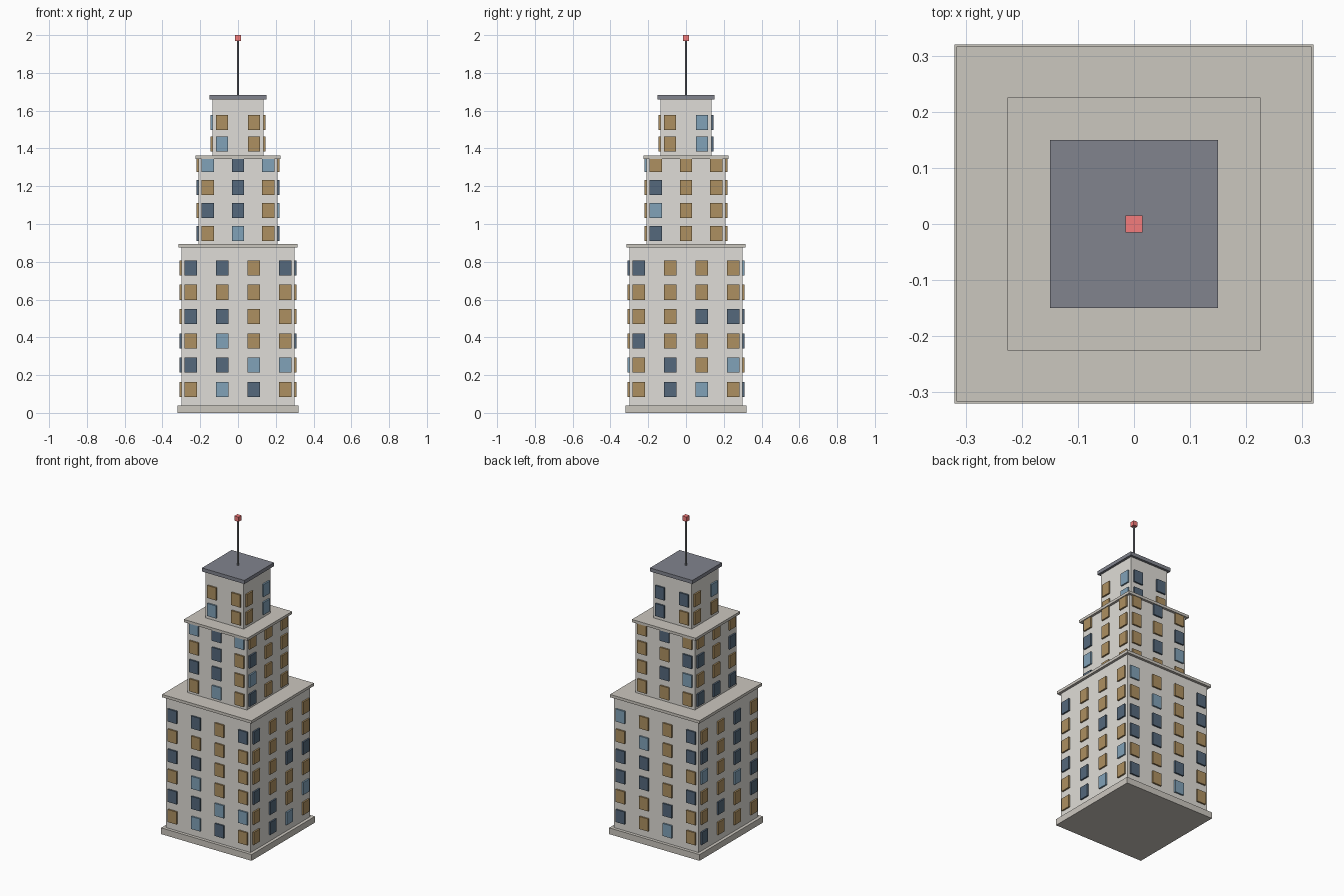
import bpy, bmesh
from math import pi
from mathutils import Matrix, Vector

if "Cube" in bpy.data.objects:
    bpy.data.objects.remove(bpy.data.objects["Cube"])


def material(name, rgb):
    m = bpy.data.materials.new(name)
    m.diffuse_color = (*rgb, 1)
    m.use_nodes = True
    m.node_tree.nodes["Principled BSDF"].inputs["Base Color"].default_value = m.diffuse_color
    return m


WALL = material("wall", (0.74, 0.72, 0.68))
TRIM = material("trim", (0.60, 0.57, 0.52))
ROOF = material("roof", (0.22, 0.23, 0.27))
METAL = material("metal", (0.30, 0.31, 0.34))
RED = material("red", (0.90, 0.20, 0.20))
GLASS = {"A": material("amber_glass", (0.42, 0.28, 0.12)),
         "B": material("blue_glass", (0.22, 0.36, 0.48)),
         "D": material("dark_glass", (0.09, 0.14, 0.20))}


def finish(name, bm, mats):
    me = bpy.data.meshes.new(name)
    bm.to_mesh(me)
    bm.free()
    for m in mats:
        me.materials.append(m)
    ob = bpy.data.objects.new(name, me)
    bpy.context.collection.objects.link(ob)


def add_box(bm, matrix, size, index=0):
    made = bmesh.ops.create_cube(bm, size=1, matrix=matrix @ Matrix.Diagonal((*size, 1)))
    for f in {f for v in made["verts"] for f in v.link_faces}:
        f.material_index = index


def slab(name, half, z0, z1, mat):
    bm = bmesh.new()
    add_box(bm, Matrix.Translation((0, 0, (z0 + z1) / 2)), (2 * half, 2 * half, z1 - z0))
    finish(name, bm, [mat])


def windows(name, half, rows, faces):
    # faces: front, right, back, left; each lists rows from the bottom up
    bm = bmesh.new()
    for side, pattern in enumerate(faces):
        turn = Matrix.Rotation(side * pi / 2, 4, "Z")
        for z, row in zip(rows, pattern.split()):
            for i, key in enumerate(row):
                x = (half - 0.05) * (2 * i / (len(row) - 1) - 1)
                add_box(bm, turn @ Matrix.Translation((x, -half, z)),
                        (0.064, 0.02, 0.08), "ABD".index(key))
    finish(name, bm, GLASS.values())


# Stepped tower body
slab("plinth", 0.32, 0, 0.04, TRIM)
slab("lower_tier", 0.30, 0.03, 0.88, WALL)
slab("lower_cornice", 0.316, 0.875, 0.893, TRIM)
slab("middle_tier", 0.21, 0.88, 1.35, WALL)
slab("middle_cornice", 0.225, 1.345, 1.362, TRIM)
slab("upper_tier", 0.135, 1.35, 1.67, WALL)
slab("roof_slab", 0.15, 1.66, 1.683, ROOF)

# Window grids on all four sides
windows("lower_windows", 0.30, [0.124 + 0.1286 * i for i in range(6)],
        ["ABDA DDBB ABAA DDAA AAAA DDAD", "ADBA ADAB DAAA AADD AAAA DAAA",
         "DABA AADA DDAD DDAA ABAD BAAD", "DAAA ADAD AABD BADA DADA AADA"])
windows("middle_windows", 0.21, [0.95 + 0.122 * i for i in range(4)],
        ["ABA DDA ADA BDB", "DAA BAA DAA AAA", "AAA ADB AAD ADA", "DDD AAA DAD AAA"])
windows("upper_windows", 0.135, [1.423, 1.538],
        ["BA AA", "AB AB", "DA DD", "AA AB"])

# Antenna mast and beacon
bm = bmesh.new()
bmesh.ops.create_cone(bm, cap_ends=True, segments=8, radius1=0.005, radius2=0.005,
                      depth=0.30, matrix=Matrix.Translation((0, 0, 1.825)))
finish("antenna_mast", bm, [METAL])
slab_half = 0.015
slab("beacon", slab_half, 1.97, 2.0, RED)
